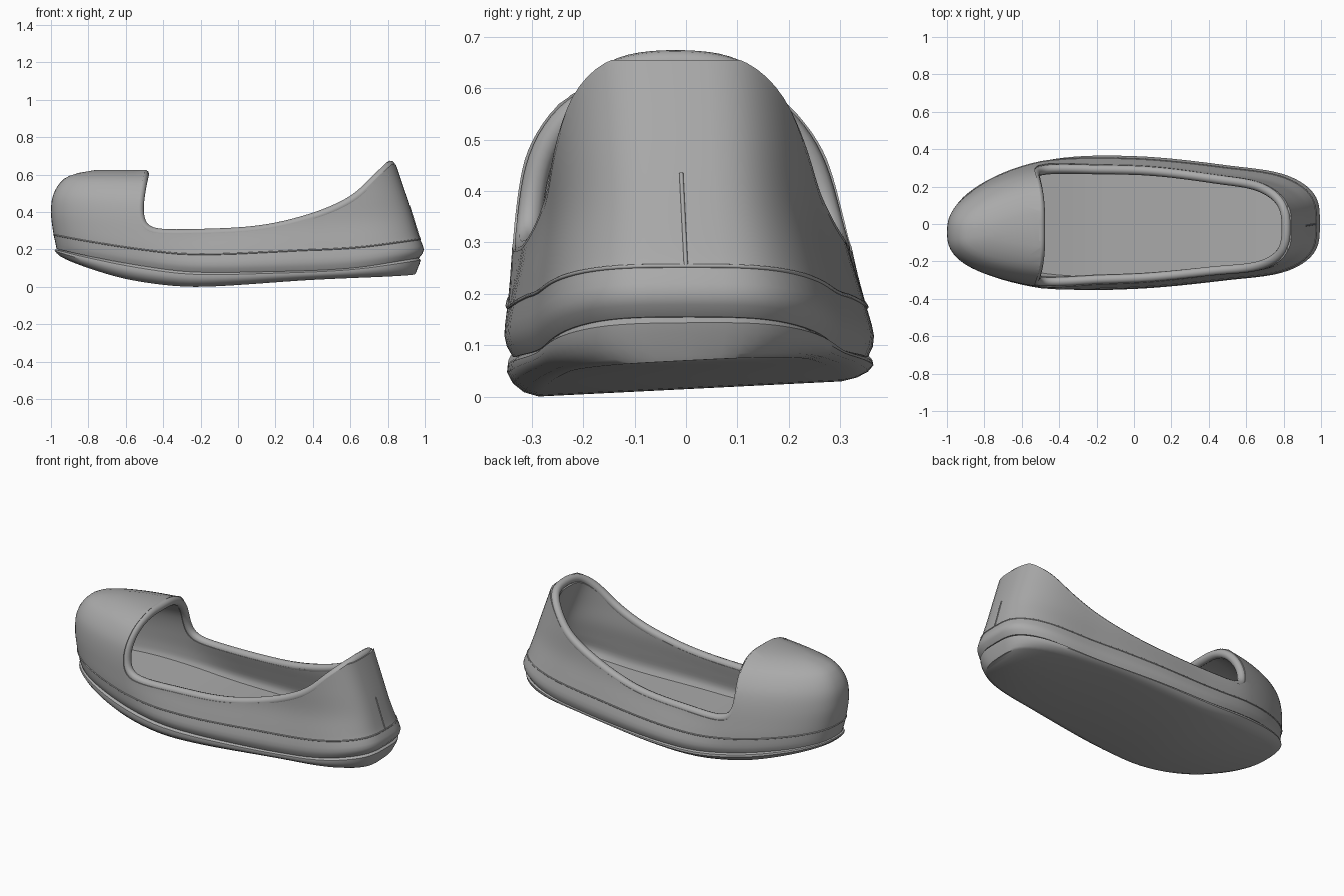
import bpy, bmesh, math
from mathutils import Vector

if "Cube" in bpy.data.objects:
    bpy.data.objects.remove(bpy.data.objects["Cube"])

grey = bpy.data.materials.new("warm_grey")
grey.use_nodes = True
colour = (0.4, 0.4, 0.4, 1)
grey.diffuse_color = colour
grey.node_tree.nodes["Principled BSDF"].inputs["Base Color"].default_value = colour
N = 96


def table(*pts):
    """Smooth curve through a few (position, value) points."""
    def slope(i):
        a, b = pts[max(i - 1, 0)], pts[min(i + 1, len(pts) - 1)]
        return (b[1] - a[1]) / (b[0] - a[0])

    def f(x):
        x = min(max(x, pts[0][0]), pts[-1][0])
        i = 0
        while i < len(pts) - 2 and x > pts[i + 1][0]:
            i += 1
        (x0, y0), (x1, y1) = pts[i], pts[i + 1]
        h = x1 - x0
        t = (x - x0) / h
        return (y0 * (1 + 2 * t) * (1 - t) ** 2 + y1 * t * t * (3 - 2 * t)
                + h * slope(i) * t * (1 - t) ** 2 + h * slope(i + 1) * t * t * (t - 1))
    return f


# Lengthwise shape: half width, end roundness, centre line, sole underside, welt, full height
half = table((-1, .36), (-.5, .378), (0, .355), (.5, .338), (.8, .355), (1, .355))
roundness = table((-.2, .4), (.3, .36), (.8, .295), (1, .295))
centre = table((-1, -.03), (-.6, -.002), (0, .01), (1, .005))
under = table((-1, .18), (-.8, .11), (-.6, .055), (-.35, .02), (-.15, .016),
              (.4, .05), (1, .072))
welt = table((-1, .21), (-.8, .165), (-.5, .11), (-.25, .08), (.1, .08), (.6, .1), (1, .16))
height = table((-.35, .625), (0, .67), (.35, .735))
# Upward shape: toe and heel ends, side taper of the cap and of the quarters
toe_end = table((0, -.97), (.23, -.99), (.47, -1), (.7, -.985), (.89, -.93), (.96, -.86), (1, -.76))
heel_end = table((0, .97), (.06, .995), (.2, .968), (.5, .915), (.88, .84), (1, .815))
cap_taper = table((0, .96), (.06, 1), (.3, .98), (.66, .885), (.85, .725), (.95, .53), (1, .3))
side_taper = table((0, .96), (.06, 1), (.2, .955), (.4, .88), (.6, .87), (1, .86))
blend = table((-.5, 0), (-.35, .6), (-.2, 1))


def width(u):
    return half(u) * max(0, 1 - u * u) ** roundness(u)


def wall_y(x, u, side, t, d):
    """Sideways position of the wall, leaning slightly with height."""
    k = blend(x)
    taper = cap_taper(t) * (1 - k) + side_taper(t) * k
    return centre(x) - .03 * t + side * width(u) * taper * (1 - d / .3)


def span(x, d):
    """Lowest and highest z of the upper at x, d inward from the outside."""
    return welt(x) + .6 * d, height(x) - .8 * d


def upper_point(u, side, t, d=0):
    a, b = toe_end(t) + d, heel_end(t) - d
    x = a + (b - a) * (u + 1) / 2
    low, high = span(x, d)
    return Vector((x, wall_y(x, u, side, t, d), low + t * (high - low)))


def wall_point(x, z, side, d):
    """Point on the upper at a known x and z."""
    low, high = span(x, d)
    t = min(max((z - low) / (high - low), 0), 1)
    a, b = toe_end(t) + d, heel_end(t) - d
    u = min(max(2 * (x - a) / (b - a) - 1, -1), 1)
    return Vector((min(x, b), wall_y(x, u, side, t, d), z))


def ring(fn):
    """Closed loop around the shoe from fn(u, side)."""
    out = []
    for i in range(N):
        a = 2 * math.pi * i / N
        out.append(fn(-math.cos(a), 1 if i <= N // 2 else -1))
    return out


def add_object(name, bm):
    bmesh.ops.recalc_face_normals(bm, faces=bm.faces)
    me = bpy.data.meshes.new(name)
    bm.to_mesh(me)
    bm.free()
    ob = bpy.data.objects.new(name, me)
    bpy.context.collection.objects.link(ob)
    me.materials.append(grey)
    return ob


def loft(name, rings):
    bm = bmesh.new()
    rows = [[bm.verts.new(p) for p in r] for r in rings]
    for lo, hi in zip(rows, rows[1:]):
        for i in range(N):
            j = (i + 1) % N
            bm.faces.new((lo[i], lo[j], hi[j], hi[i]))
    for row in (rows[0], rows[-1]):
        for i in range(N // 2):
            quad = [row[i], row[i + 1], row[N - i - 1], row[-i]]
            bm.faces.new(list(dict.fromkeys(quad)))
    return add_object(name, bm)


def bake(ob):
    """Replace an object by its evaluated mesh."""
    dg = bpy.context.evaluated_depsgraph_get()
    me = bpy.data.meshes.new_from_object(ob.evaluated_get(dg))
    name = ob.name
    bpy.data.objects.remove(ob)
    new = bpy.data.objects.new(name, me)
    me.materials.clear()
    me.materials.append(grey)
    bpy.context.collection.objects.link(new)
    return new


def tube(name, pts, radius, closed=True):
    cu = bpy.data.curves.new(name, "CURVE")
    cu.dimensions = "3D"
    cu.bevel_depth = radius
    cu.bevel_resolution = 3
    cu.use_fill_caps = True
    sp = cu.splines.new("POLY")
    sp.points.add(len(pts) - 1)
    for p, co in zip(sp.points, pts):
        p.co = (*co, 1)
    sp.use_cyclic_u = closed
    ob = bpy.data.objects.new(name, cu)
    bpy.context.collection.objects.link(ob)
    return bake(ob)


def even_loop(pts, step):
    """Closed loop resampled at even steps, then relaxed."""
    out, carry = [], 0
    for a, b in zip(pts, pts[1:] + pts[:1]):
        length = (b - a).length
        while carry < length:
            out.append(a.lerp(b, carry / length))
            carry += step
        carry -= length
    if (out[-1] - out[0]).length < step / 2:
        out.pop()
    for _ in range(4):
        out = [(out[i - 1] + 2 * p + out[(i + 1) % len(out)]) / 4 for i, p in enumerate(out)]
    return out


# Side profile of the foot opening, from cap edge to heel top
profile = [(-.5, .602), (-.512, .55), (-.524, .48), (-.53, .41), (-.52, .345), (-.49, .305),
           (-.43, .287), (-.3, .283), (0, .293), (.2, .318), (.4, .37), (.55, .43),
           (.65, .492), (.74, .58), (.82, .655)]
rim_x = table(*[(i, p[0]) for i, p in enumerate(profile)])
rim_z = table(*[(i, p[1]) for i, p in enumerate(profile)])
last = len(profile) - 1
steps = 120
edge = []
for i in range(steps + 1):
    f = last * math.sin(math.pi / 2 * i / steps)
    edge.append((rim_x(f), rim_z(f)))

# Upper: hollow body with the opening cut away
levels = [i / 28 for i in range(29)]
upper = loft("upper", [ring(lambda u, s: upper_point(u, s, t)) for t in levels])
hollow = loft("hollow_cutter", [ring(lambda u, s: upper_point(u, s, t, .05)) for t in levels])

bm = bmesh.new()
outline = edge + [(1.3, .66), (1.3, .95), (-.49, .95)]
sides = [[bm.verts.new((x, y, z)) for x, z in outline] for y in (-.7, .7)]
for s in sides:
    bm.faces.new(s)
for i in range(len(outline)):
    j = (i + 1) % len(outline)
    bm.faces.new((sides[0][i], sides[0][j], sides[1][j], sides[1][i]))
opening = add_object("opening_cutter", bm)

for cutter in (hollow, opening):
    cutter.hide_render = True
    mod = upper.modifiers.new(cutter.name, "BOOLEAN")
    mod.operation = "DIFFERENCE"
    mod.solver = "EXACT"
    mod.object = cutter
upper = bake(upper)
for cutter in (hollow, opening):
    bpy.data.objects.remove(cutter)
upper.name = "upper"

# Rolled binding along the edge of the opening
left = [wall_point(x, z, 1, .025) for x, z in edge]
right = [wall_point(x, z, -1, .025) for x, z in edge]
binding = tube("binding", even_loop(left + right[::-1], .02), .025)

# Sole: narrow underside, tilted a little sideways, swelling to the welt
sole_rows = [(-.93, .95, .82, 0), (-.955, .955, .9, .12), (-.97, .962, .96, .35),
             (-.98, .972, .99, .62), (-.978, .978, .985, .85), (-.955, .965, .95, 1)]


def sole_point(u, side, row):
    a, b, sy, f = row
    x = a + (b - a) * (u + 1) / 2
    y = centre(x) + side * width(u) * sy
    low = under(x) + .05 * y
    return Vector((x, y, low + f * (welt(x) - low)))


sole = loft("sole", [ring(lambda u, s: sole_point(u, s, r)) for r in sole_rows])

# Faint raised seams: around the upper and up the back of the heel
side_seam = tube("side_seam", ring(lambda u, s: upper_point(u, s, .17)), .004)
heel_seam = tube("heel_seam", [upper_point(1, 1, .17 + .04 * i) for i in range(9)], .004, False)

# Smooth shading with crisp edges
for ob in (upper, binding, sole, side_seam, heel_seam):
    bpy.ops.object.select_all(action="DESELECT")
    ob.select_set(True)
    bpy.context.view_layer.objects.active = ob
    bpy.ops.object.shade_smooth_by_angle(angle=math.radians(40))
